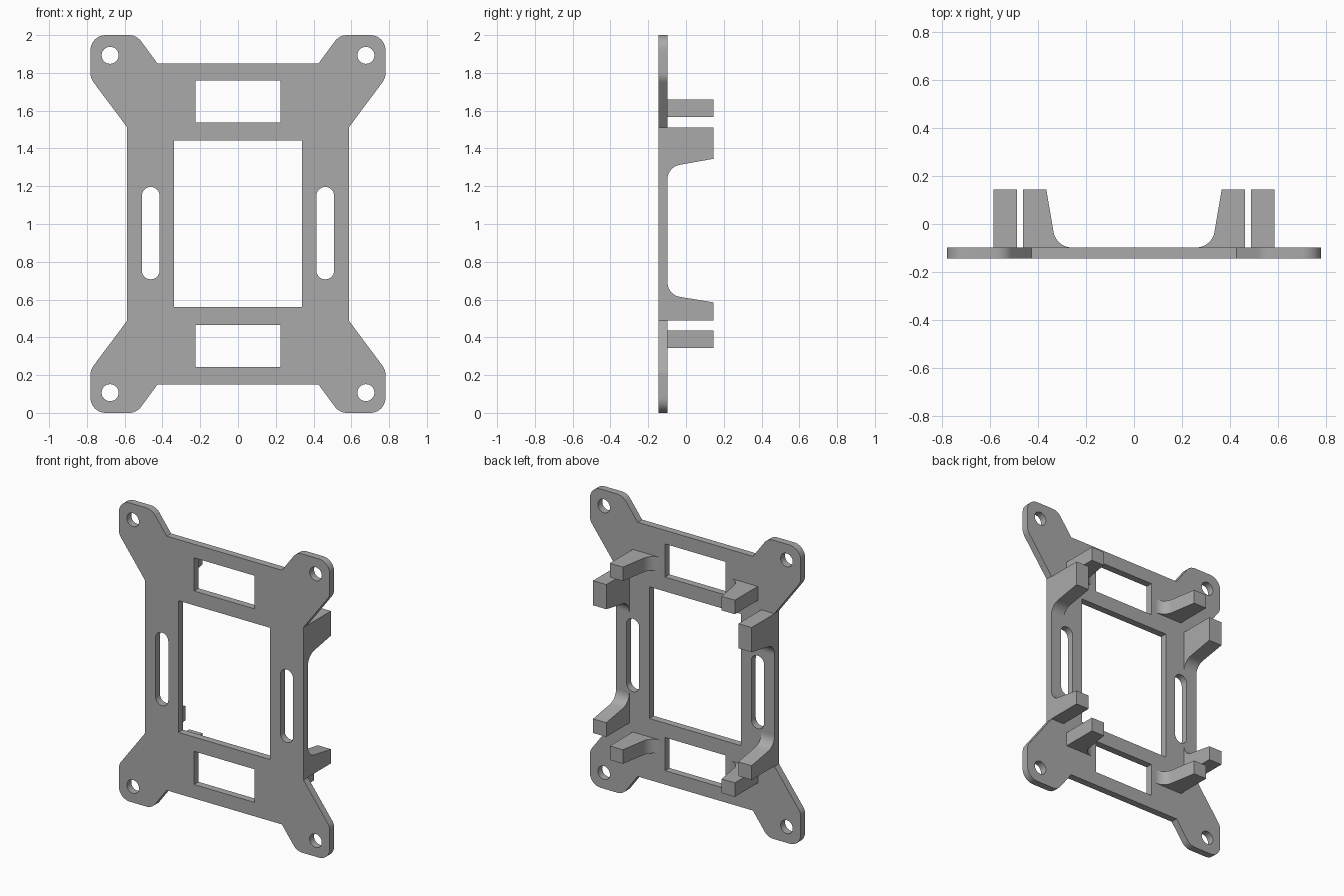
import bpy, bmesh, math
from mathutils import Vector

cube = bpy.data.objects.get("Cube")
if cube:
    bpy.data.objects.remove(cube, do_unlink=True)

grey = bpy.data.materials.new("plain grey")
grey.use_nodes = True
colour = (0.4, 0.4, 0.4, 1)
grey.diffuse_color = colour
grey.node_tree.nodes["Principled BSDF"].inputs["Base Color"].default_value = colour

BACK = 0.145      # rear tip of the clips
FACE = -0.098     # rear face of the plate
ROOT = FACE - 0.005


def rounded(corners, steps=10):
    """Outline from (x, y, radius) corners, each radius turned into an arc."""
    out = []
    for i, (x, y, r) in enumerate(corners):
        p = Vector((x, y))
        if r == 0:
            out.append(p)
            continue
        u = (Vector(corners[i - 1][:2]) - p).normalized()
        v = (Vector(corners[(i + 1) % len(corners)][:2]) - p).normalized()
        half = u.angle(v) / 2
        centre = p + (u + v).normalized() * r / math.sin(half)
        start = (p + u * r / math.tan(half) - centre).normalized()
        end = (p + v * r / math.tan(half) - centre).normalized()
        out += [centre + start.slerp(end, k / steps) * r for k in range(steps + 1)]
    return out


def box(x0, x1, z0, z1):
    return [Vector(p) for p in ((x0, z0), (x1, z0), (x1, z1), (x0, z1))]


def slot(x, z0, z1, r, steps=16):
    """Round hole when z0 equals z1, otherwise a round-ended slot."""
    out = []
    for z, first in ((z1, 0), (z0, math.pi)):
        for k in range(steps + (z0 != z1)):
            a = first + math.pi * k / steps
            out.append(Vector((x + r * math.cos(a), z + r * math.sin(a))))
    return out


def extrude(name, outlines, depth, location, rotation=(0, 0, 0)):
    """Solid from an outline with any number of holes."""
    curve = bpy.data.curves.new(name, "CURVE")
    curve.dimensions = "2D"
    curve.fill_mode = "BOTH"
    curve.extrude = depth / 2
    for outline in outlines:
        spline = curve.splines.new("POLY")
        spline.points.add(len(outline) - 1)
        for point, p in zip(spline.points, outline):
            point.co = (p.x, p.y, 0, 1)
        spline.use_cyclic_u = True
    obj = bpy.data.objects.new(name, curve)
    bpy.context.collection.objects.link(obj)
    obj.location = location
    obj.rotation_euler = [math.radians(a) for a in rotation]
    bpy.ops.object.select_all(action="DESELECT")
    obj.select_set(True)
    bpy.context.view_layer.objects.active = obj
    bpy.ops.object.convert(target="MESH")
    obj = bpy.context.view_layer.objects.active
    bm = bmesh.new()
    bm.from_mesh(obj.data)
    bmesh.ops.remove_doubles(bm, verts=bm.verts, dist=0.0001)
    bmesh.ops.recalc_face_normals(bm, faces=bm.faces)
    bm.to_mesh(obj.data)
    bm.free()
    obj.data.materials.clear()
    obj.data.materials.append(grey)
    bpy.ops.object.shade_smooth_by_angle(angle=math.radians(30))


# Mounting plate: one corner arm mirrored to all four corners
arm = [(0.587, 0.512, 0), (0.781, 0.772, 0.08), (0.781, 1, 0.08),
       (0.537, 1, 0.08), (0.427, 0.851, 0)]
outline = []
for sx, sz in ((1, 1), (-1, 1), (-1, -1), (1, -1)):
    corner = [(sx * x, 1 + sz * z, r) for x, z, r in arm]
    outline += corner if sx * sz > 0 else corner[::-1]

holes = [box(-0.34, 0.34, 0.56, 1.442),
         box(-0.224, 0.224, 1.538, 1.76),
         box(-0.224, 0.224, 0.242, 0.464)]
for side in (-1, 1):
    holes.append(slot(side * 0.462, 0.754, 1.149, 0.047))
    for z in (0.107, 1.893):
        holes.append(slot(side * 0.677, z, z, 0.045))
extrude("mounting_plate", [rounded(outline)] + holes, FACE + BACK,
        (0, (FACE - BACK) / 2, 0), (90, 0, 0))


# Clips standing on the back of the plate
def clip_profile(tip, foot, toe, heel):
    """Corners as (offset along plate, distance back, radius)."""
    return [(heel, BACK, 0), (tip, BACK, 0), (foot, FACE, 0.078),
            (toe, FACE, 0), (toe, ROOT, 0), (heel, ROOT, 0)]


upper = clip_profile(1.345, 1.302, 1.232, 1.51)
lower = clip_profile(0.585, 0.625, 0.695, 0.49)
inner = clip_profile(0.366, 0.325, 0.258, 0.463)
for side, label in ((1, "left"), (-1, "right")):
    for level, profile in (("upper", upper), ("lower", lower)):
        shape = rounded([(y, z, r) for z, y, r in profile])
        extrude(f"{level}_{label}_side_clip", [shape], 0.098,
                (side * 0.538, 0, 0), (90, 0, 90))
    for level, z in (("upper", 1.613), ("lower", 0.39)):
        shape = rounded([(side * x, y, r) for x, y, r in inner])
        extrude(f"{level}_{label}_inner_clip", [shape], 0.094, (0, 0, z))
